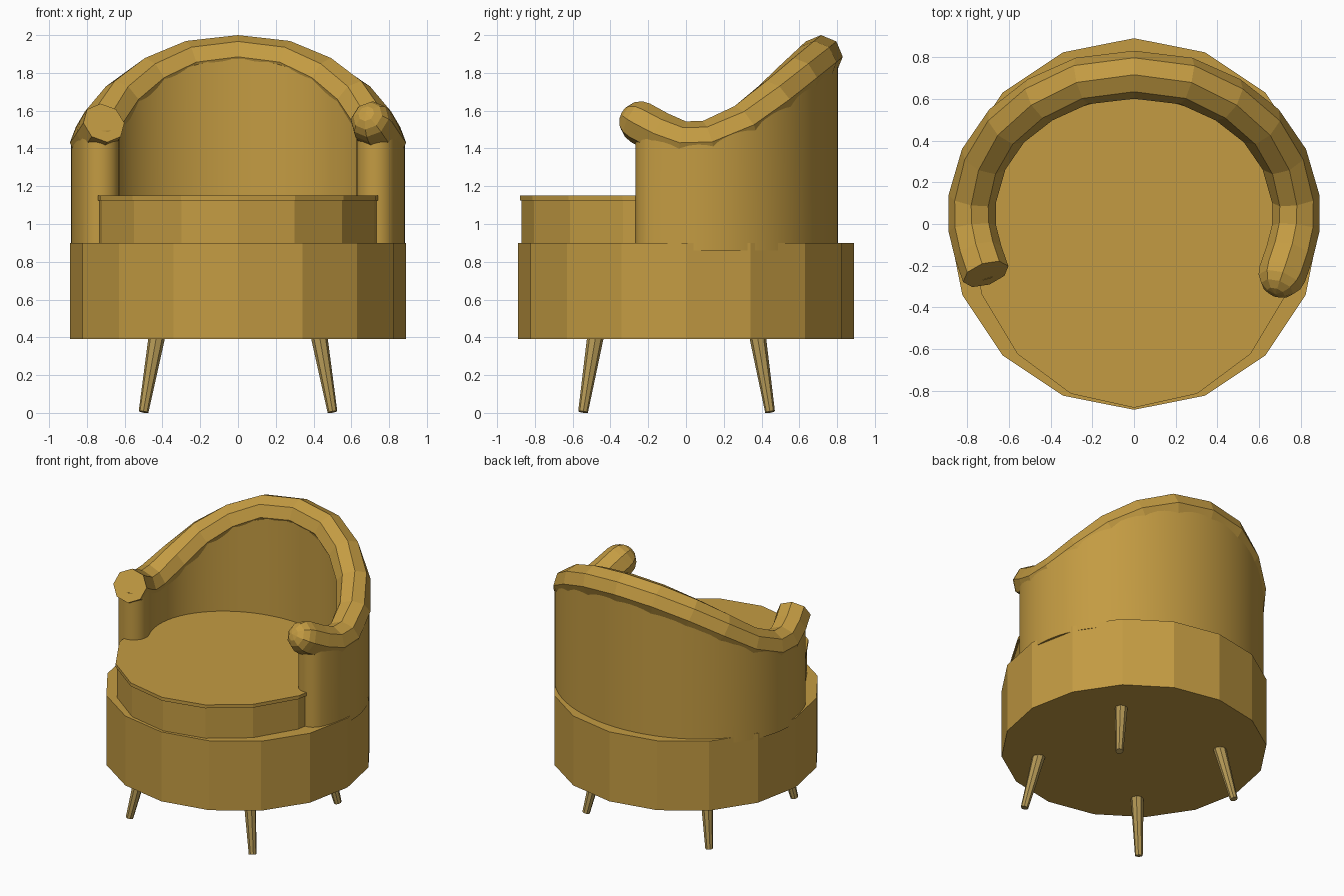
import bpy, bmesh, math
from mathutils import Vector

if "Cube" in bpy.data.objects:
    bpy.data.objects.remove(bpy.data.objects["Cube"])


def material(name, rgb):
    m = bpy.data.materials.new(name)
    m.diffuse_color = (*rgb, 1)
    m.use_nodes = True
    m.node_tree.nodes["Principled BSDF"].inputs["Base Color"].default_value = m.diffuse_color
    return m


FABRIC = material("fabric", (0.55, 0.33, 0.055))
WOOD = material("leg_wood", (0.45, 0.31, 0.09))


def loft(name, rings, mat, closed_caps=True, smooth=False):
    """Skin a list of equal-length closed rings and cap both ends."""
    bm = bmesh.new()
    vs = [[bm.verts.new(p) for p in r] for r in rings]
    n = len(vs[0])
    for a, b in zip(vs, vs[1:]):
        for i in range(n):
            j = (i + 1) % n
            bm.faces.new((a[i], a[j], b[j], b[i]))
    if closed_caps:
        bm.faces.new(vs[0][::-1])
        bm.faces.new(vs[-1])
    bmesh.ops.recalc_face_normals(bm, faces=bm.faces)
    me = bpy.data.meshes.new(name)
    bm.to_mesh(me)
    bm.free()
    me.materials.append(mat)
    ob = bpy.data.objects.new(name, me)
    bpy.context.collection.objects.link(ob)
    if smooth:
        bpy.ops.object.select_all(action='DESELECT')
        ob.select_set(True)
        bpy.context.view_layer.objects.active = ob
        bpy.ops.object.shade_smooth_by_angle(angle=math.radians(40))
    return ob


def ellipse(rx, front, back, z, n=16):
    pts = []
    for i in range(n):
        a = 2 * math.pi * i / n
        s = math.sin(a)
        pts.append((rx * math.cos(a), s * (back if s > 0 else front), z))
    return pts


# round base drum
loft("base", [ellipse(0.89, 0.89, 0.89, z) for z in (0.39, 0.9)], FABRIC)

# seat cushion with a thin overhanging lip
loft("seat_cushion", [ellipse(r, f, 0.7, z) for r, f, z in
     ((0.78, 0.87, 0.88), (0.78, 0.87, 1.125), (0.79, 0.88, 1.125), (0.79, 0.88, 1.15))], FABRIC)

# centre line of the rolled edge, back centre to right arm end
half = [Vector(p) for p in (
    (0, .715, 1.885), (.25, .685, 1.857), (.45, .595, 1.775), (.61, .47, 1.66),
    (.72, .31, 1.525), (.775, .12, 1.435), (.775, -.02, 1.43),
    (.745, -.14, 1.48), (.71, -.24, 1.535))]
path = [Vector((-p.x, p.y, p.z)) for p in half[:0:-1]] + half


def tangent(pts, i):
    a, b = pts[max(i - 1, 0)], pts[min(i + 1, len(pts) - 1)]
    return (b - a).normalized()


# eight-sided roll along the top of back and arms
R = 0.115
rings = []
for i, p in enumerate(path):
    t = tangent(path, i)
    side = t.cross(Vector((0, 0, 1))).normalized()
    up = side.cross(t)
    rings.append([p + R * (math.sin(k * math.pi / 4) * side + math.cos(k * math.pi / 4) * up)
                  for k in range(8)])
loft("top_roll", rings, FABRIC)

# faceted knob on the right arm end
bpy.ops.mesh.primitive_uv_sphere_add(segments=8, ring_count=8, radius=R, location=half[-1])
knob = bpy.context.object
knob.name = "roll_end_knob"
knob.rotation_euler = tangent(path, len(path) - 1).to_track_quat('Z', 'Y').to_euler()
knob.data.materials.append(FABRIC)

# upholstered wall: thick horseshoe with rounded front ends
CY, RX, RY, T = 0.06, 0.78, 0.643, 0.103


def roll_height(y):
    pts = half[::-1]
    for a, b in zip(pts, pts[1:]):
        if a.y <= y <= b.y:
            return a.z + (b.z - a.z) * (y - a.y) / (b.y - a.y)
    return pts[0].z if y < pts[0].y else pts[-1].z


N = 64
a0 = math.asin((-0.165 - CY) / RY)
mid = [(a0 + (math.pi - 2 * a0) * i / N) for i in range(N + 1)]
outer, inner = [], []
for a in mid:
    c = Vector((RX * math.cos(a), CY + RY * math.sin(a)))
    n = Vector((RY * math.cos(a), RX * math.sin(a))).normalized()
    outer.append((c + n * T, c.y))
    inner.append((c - n * T, c.y))


def end_cap(a, b):
    """Half circle from point a to point b, bulging forward."""
    c, r = (a + b) / 2, (a - b) / 2
    f = Vector((-r.y, r.x))
    f = f if f.y < 0 else -f
    return [(c + r * math.cos(k * math.pi / 10) + f * math.sin(k * math.pi / 10), c.y)
            for k in range(1, 10)]


outline = outer + end_cap(outer[-1][0], inner[-1][0]) + inner[::-1] + end_cap(inner[0][0], outer[0][0])
bottom = [(p.x, p.y, 0.86) for p, y in outline]
top = [(p.x, p.y, roll_height(y)) for p, y in outline]
wall = loft("back_and_arms", [bottom, top], FABRIC, closed_caps=False)
bm = bmesh.new()
bm.from_mesh(wall.data)
bm.verts.ensure_lookup_table()
off, M = len(outline), len(outer)
for base in (0, off):  # strip caps between the outer and inner edges
    for i in range(M - 1):
        ids = (i, i + 1, M + 9 + M - 2 - i, M + 9 + M - 1 - i)
        bm.faces.new([bm.verts[base + k] for k in ids])
    bm.faces.new([bm.verts[base + k] for k in range(M - 1, M + 10)])
    bm.faces.new([bm.verts[base + k] for k in list(range(2 * M + 8, off)) + [0]])
bmesh.ops.recalc_face_normals(bm, faces=bm.faces)
bm.to_mesh(wall.data)
bm.free()
bpy.ops.object.select_all(action='DESELECT')
wall.select_set(True)
bpy.context.view_layer.objects.active = wall
bpy.ops.object.shade_smooth_by_angle(angle=math.radians(40))

# four splayed tapered legs
for row, foot_y, top_y in (("front", -.545, -.475), ("back", .445, .375)):
    for label, s in (("left", -1), ("right", 1)):
        foot, head = Vector((s * .5, foot_y, 0.005)), Vector((s * .425, top_y, 0.43))
        q = (head - foot).to_track_quat('Z', 'Y')
        loft(f"{row}_{label}_leg",
             [[p + q @ Vector((r * math.cos(k * math.pi / 4), r * math.sin(k * math.pi / 4), 0))
               for k in range(8)] for p, r in ((foot, .026), (head, .045))], WOOD)
